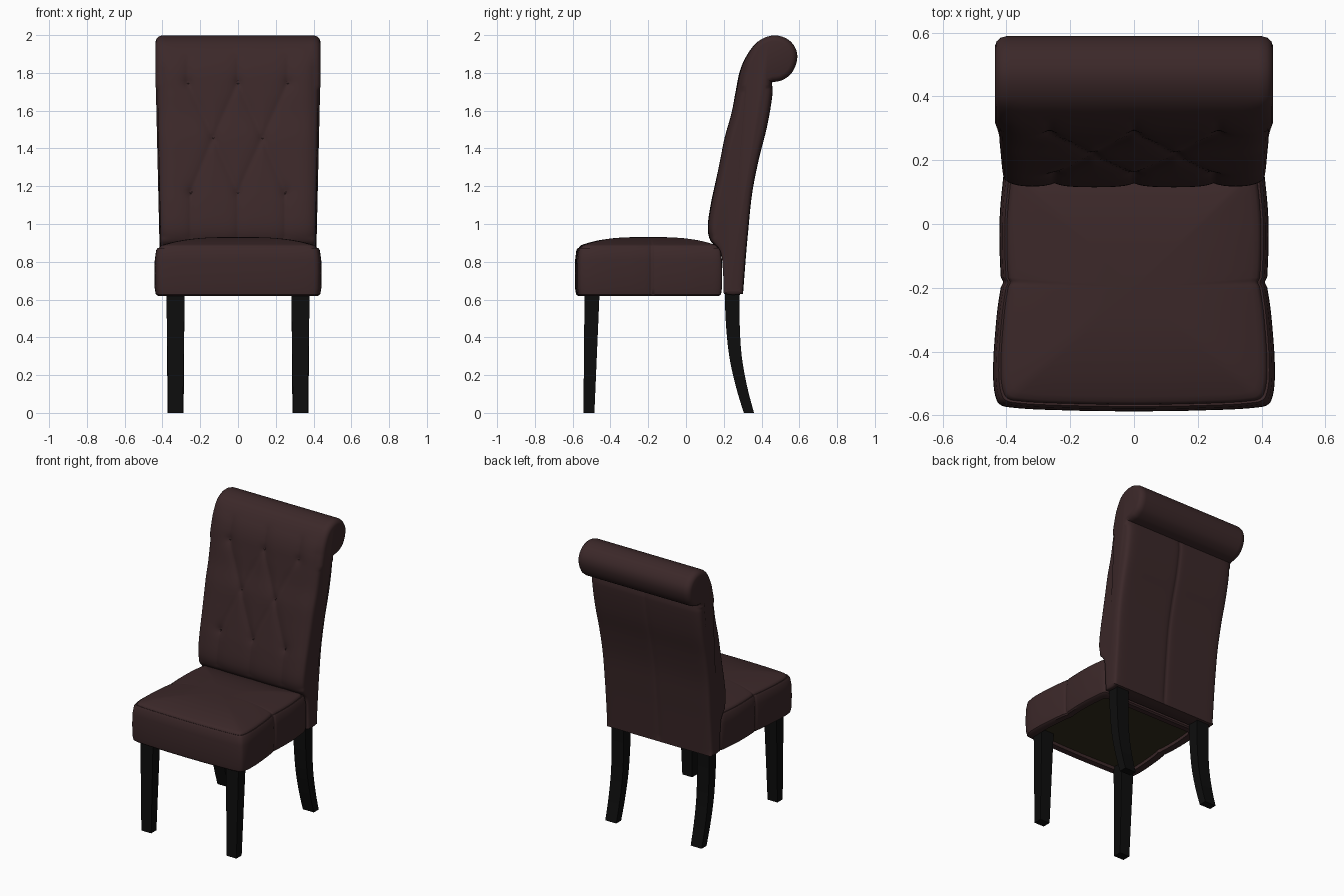
import bpy, bmesh, math
from mathutils import Vector

if "Cube" in bpy.data.objects:
    bpy.data.objects.remove(bpy.data.objects["Cube"])


def material(name, rgb):
    m = bpy.data.materials.new(name)
    m.diffuse_color = (*rgb, 1)
    m.use_nodes = True
    m.node_tree.nodes["Principled BSDF"].inputs["Base Color"].default_value = m.diffuse_color
    return m


LEATHER = material("brown leather", (0.044, 0.021, 0.022))
WOOD = material("black wood", (0.004, 0.004, 0.004))
LINING = material("olive lining", (0.034, 0.026, 0.012))


def smooth_path(pts, n):
    """Smooth open curve through 2D points, n steps per span."""
    p = [Vector(q) for q in pts]
    tan = [(p[min(i + 1, len(p) - 1)] - p[max(i - 1, 0)]).normalized() for i in range(len(p))]
    out = []
    for i in range(len(p) - 1):
        a, b = p[i], p[i + 1]
        d = (b - a).length
        for k in range(n):
            t = k / n
            out.append(a * (2*t**3 - 3*t**2 + 1) + tan[i] * d * (t**3 - 2*t**2 + t)
                       + b * (3*t**2 - 2*t**3) + tan[i + 1] * d * (t**3 - t**2))
    return out + [p[-1]]


def loft(name, rings, mats, angle=40, start_mat=0):
    """Skin closed rings and cap both ends."""
    bm = bmesh.new()
    loops = [[bm.verts.new(c) for c in r] for r in rings]
    n = len(loops[0])
    for a, b in zip(loops, loops[1:]):
        for i in range(n):
            j = (i + 1) % n
            bm.faces.new((a[i], a[j], b[j], b[i]))
    bm.faces.new(loops[0]).material_index = start_mat
    bm.faces.new(loops[-1])
    bmesh.ops.recalc_face_normals(bm, faces=bm.faces[:])
    me = bpy.data.meshes.new(name)
    bm.to_mesh(me)
    bm.free()
    ob = bpy.data.objects.new(name, me)
    bpy.context.collection.objects.link(ob)
    for m in mats:
        me.materials.append(m)
    finish(ob, angle)
    return ob


def finish(ob, angle):
    bpy.ops.object.select_all(action='DESELECT')
    ob.select_set(True)
    bpy.context.view_layer.objects.active = ob
    bpy.ops.object.shade_smooth_by_angle(angle=math.radians(angle))


# Seat: plan outline lofted upward, with a seam groove and a domed top
half = smooth_path([(0, -.588), (.2, -.585), (.40, -.574), (.43, -.555), (.442, -.47), (.432, -.3),
                    (.418, -.2), (.411, -.182), (.418, -.165), (.422, 0), (.412, .13),
                    (.402, .18), (.385, .19), (.2, .19), (0, .19)], 5)
outline = half + [Vector((-p.x, p.y)) for p in half[-2:0:-1]]
levels = [(.86, .645), (.86, .622), (.96, .620), (.985, .628), (.998, .66), (1, .74), (.997, .81),
          (.98, .862), (.96, .874), (.945, .872), (.94, .880)]
levels += [(s, .886 + .045 * (1 - (s / .93)**3)) for s in (.92, .88, .82, .75, .65, .5, .35, .2, .03)]
loft("seat", [[(p.x * s, -.2 + (p.y + .2) * s, z) for p in outline] for s, z in levels],
     [LEATHER, LINING], start_mat=1)

# Back: side profile with the rolled top, swept across the width
front = smooth_path([(.20, .63), (.195, .76), (.18, .86), (.13, .91), (.115, .98), (.13, 1.1),
                     (.155, 1.22), (.18, 1.34), (.205, 1.46), (.238, 1.58), (.262, 1.7), (.285, 1.81),
                     (.32, 1.89), (.38, 1.965), (.46, 1.998), (.535, 1.98), (.58, 1.93), (.588, 1.87),
                     (.56, 1.80), (.51, 1.762), (.455, 1.75)], 7)
rear = smooth_path([(.455, 1.75), (.458, 1.69), (.43, 1.52), (.385, 1.34), (.35, 1.16),
                    (.328, .95), (.315, .8), (.302, .63)], 7)
base = smooth_path([(.302, .63), (.25, .625), (.20, .63)], 4)
profile = front[:-1] + rear[:-1] + base[:-1]
count = len(profile)
normals = []
for i in range(count):
    d = profile[(i + 1) % count] - profile[i - 1]
    normals.append(Vector((d.y, -d.x)).normalized())   # points into the body

buttons = [(x, z) for x, z in ((0, 1.75), (.265, 1.75), (-.265, 1.75), (.13, 1.46), (-.13, 1.46),
                               (0, 1.17), (.25, 1.17), (-.25, 1.17))]
folds = []
for s in (-1, 1):
    folds += [((0, 1.75), (s*.13, 1.46)), ((s*.13, 1.46), (0, 1.17)), ((s*.265, 1.75), (s*.13, 1.46)),
              ((s*.13, 1.46), (s*.25, 1.17)), ((s*.25, 1.17), (s*.25, .88)), ((s*.265, 1.75), (s*.265, 1.88))]
folds += [((0, 1.17), (0, .88)), ((0, 1.75), (0, 1.88))]


def seg_dist(p, a, b):
    a, b = Vector(a), Vector(b)
    t = max(0, min(1, (p - a).dot(b - a) / (b - a).length_squared))
    return (p - a - (b - a) * t).length


def dip(i, x):
    """Depth of tufting and seams at a profile point."""
    z = profile[i].y
    if i < len(front) - 1:
        if z < .87 or i > 7 * 14:
            return 0
        fade = min(1, (z - .87) / .06, max(0, (1.97 - z) / .15))
        p = Vector((x, z))
        fold = max(math.exp(-seg_dist(p, a, b) / .03) for a, b in folds)
        pin = max(math.exp(-(p - Vector(b)).length / .022) for b in buttons)
        edge = math.exp(-(.4 - abs(x)) / .03)
        return fade * (.013 * fold + .016 * pin + .02 * edge)
    if i < len(front) + len(rear) - 2:                  # centre seam behind
        return .008 * math.exp(-abs(x) / .012) + .006 * math.exp(-(.4 - abs(x)) / .02)
    return 0


def side_ring(s, inset, frac):
    ring = []
    for i, (p, n) in enumerate(zip(profile, normals)):
        q = p + n * (inset + dip(i, s * .4))
        bulge = .036 if p.y > 1.73 else .01 + .016 * max(0, p.y - .9) / .8
        ring.append((s * (.4 + bulge * frac), q.x, q.y))
    return ring


N = 80
rings = [side_ring(-1, .03, 1), side_ring(-1, .016, .85), side_ring(-1, .005, .5)]
for k in range(N + 1):
    x = -.4 + .8 * k / N
    rings.append([(x, *(p + n * dip(i, x))) for i, (p, n) in enumerate(zip(profile, normals))])
rings += [side_ring(1, .005, .5), side_ring(1, .016, .85), side_ring(1, .03, 1)]
loft("backrest", rings, [LEATHER], angle=50)

# Tuft buttons, set on the front surface
for x, z in buttons:
    i = min(range(7 * 13), key=lambda k: abs(profile[k].y - z))
    y = (profile[i] + normals[i] * dip(i, x)).x
    bpy.ops.mesh.primitive_uv_sphere_add(segments=12, ring_count=8, radius=.011, location=(x, y, z))
    ob = bpy.context.object
    ob.name = "tuft_button"
    ob.scale.y = .5
    ob.data.materials.append(LEATHER)
    finish(ob, 60)


# Legs: square sections along z, given as (z, y front, y back, x inner, x outer)
def leg(name, sections):
    for s, side in ((-1, "left"), (1, "right")):
        loft(f"{name}_{side}", [[(s*a, f, z), (s*b, f, z), (s*b, r, z), (s*a, r, z)]
                                for z, f, r, a, b in sections], [WOOD], angle=30)


leg("front_leg", [(0, -.543, -.485, .292, .368), (.65, -.537, -.457, .282, .38)])
spine = smooth_path([(.333, 0), (.304, .1), (.28, .2), (.262, .3), (.252, .4), (.246, .52), (.245, .65)], 3)
leg("rear_leg", [(p.y, p.x - .027 - .02 * p.y, p.x + .027 + .02 * p.y,
                  .288 - .008 * p.y, .373 + .008 * p.y) for p in spine])
